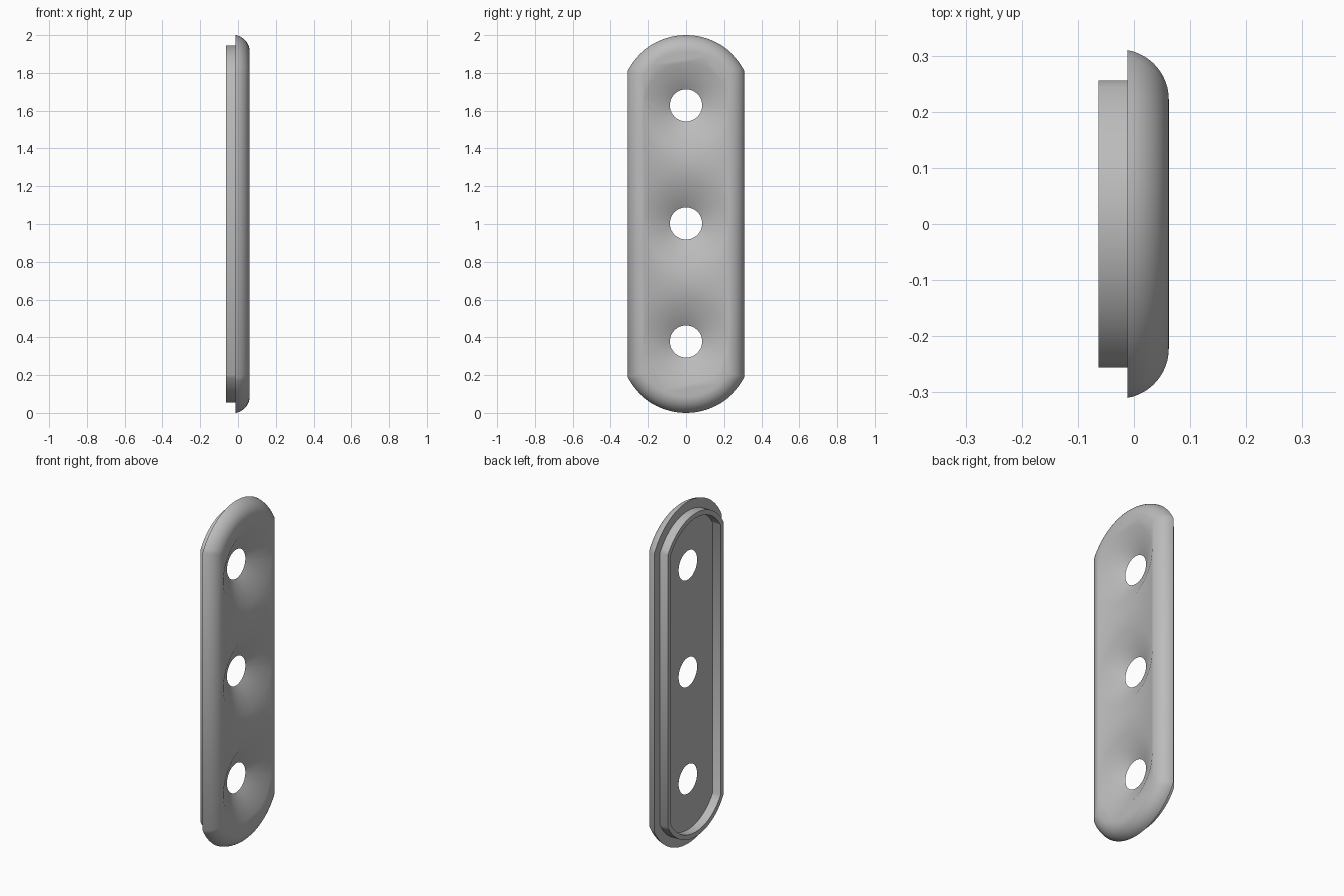
import bpy, bmesh, math
from mathutils import Matrix

cube = bpy.data.objects.get("Cube")
if cube:
    bpy.data.objects.remove(cube, do_unlink=True)

HALF_W, END_R = 0.31, 0.348          # outline half width and end arc radius
MID_Z, ARC_Z = 1.0, 0.652            # middle height, arc centre distance from it
BACK_X, FRONT_X, RIM_X = -0.012, 0.062, -0.063
FILLET = 0.0893                      # edge rounding radius
FLAT_INSET = 0.088
ARC_STEPS = 28

metal = bpy.data.materials.new("plain grey")
metal.use_nodes = True
grey = (0.5, 0.5, 0.5, 1)
metal.diffuse_color = grey
metal.node_tree.nodes["Principled BSDF"].inputs["Base Color"].default_value = grey


def outline(bm, x, inset):
    """Ring of vertices: straight sides with a shallow arc at each end."""
    w, r = HALF_W - inset, END_R - inset
    limit = math.asin(w / r)
    ring = []
    for sign in (1, -1):
        for i in range(ARC_STEPS + 1):
            a = limit - 2 * limit * i / ARC_STEPS
            ring.append(bm.verts.new((x, sign * r * math.sin(a),
                                      MID_Z + sign * (ARC_Z - 0.304 + 0.304 + r * math.cos(a)))))
    return ring


def bridge(bm, a, b):
    n = len(a)
    for i in range(n):
        j = (i + 1) % n
        bm.faces.new((a[i], a[j], b[j], b[i]))


def finish(bm, name):
    bmesh.ops.recalc_face_normals(bm, faces=bm.faces[:])
    mesh = bpy.data.meshes.new(name)
    bm.to_mesh(mesh)
    bm.free()
    mesh.materials.append(metal)
    obj = bpy.data.objects.new(name, mesh)
    bpy.context.collection.objects.link(obj)
    return obj


# Plate with domed edge, plus the raised lip around its back
bm = bmesh.new()
start = math.asin((BACK_X - FRONT_X + FILLET) / FILLET)
rings = []
for i in range(13):
    a = start + (math.pi / 2 - start) * i / 12
    rings.append(outline(bm, FRONT_X - FILLET + FILLET * math.sin(a),
                         FLAT_INSET - FILLET * math.cos(a)))
bm.faces.new(rings[-1])
lip = [outline(bm, x, inset) for x, inset in
       ((BACK_X, 0.054), (RIM_X, 0.054), (RIM_X, 0.082), (BACK_X, 0.082))]
chain = rings[::-1] + lip
for a, b in zip(chain, chain[1:]):
    bridge(bm, a, b)
bm.faces.new(lip[-1])
plate = finish(bm, "cover_plate")

# Countersunk screw holes
slope = (0.2235 - 0.085) / (FRONT_X - BACK_X)
EXTRA = 0.01
bm = bmesh.new()
for dz in (-0.622, 0.003, 0.628):
    place = (Matrix.Translation(((BACK_X + FRONT_X) / 2, 0, MID_Z + dz))
             @ Matrix.Rotation(math.pi / 2, 4, 'Y'))
    bmesh.ops.create_cone(bm, cap_ends=True, segments=64,
                          radius1=0.085 - slope * EXTRA, radius2=0.2235 + slope * EXTRA,
                          depth=FRONT_X - BACK_X + 2 * EXTRA, matrix=place)
cutter = finish(bm, "hole_cutter")
cutter.hide_render = True
cutter.hide_viewport = False

cut = plate.modifiers.new("screw_holes", 'BOOLEAN')
cut.operation = 'DIFFERENCE'
cut.solver = 'EXACT'
cut.object = cutter
bpy.context.view_layer.objects.active = plate
plate.select_set(True)
bpy.ops.object.modifier_apply(modifier=cut.name)
bpy.data.objects.remove(cutter, do_unlink=True)

bpy.ops.object.select_all(action='DESELECT')
plate.select_set(True)
bpy.ops.object.shade_smooth_by_angle(angle=math.radians(35))
